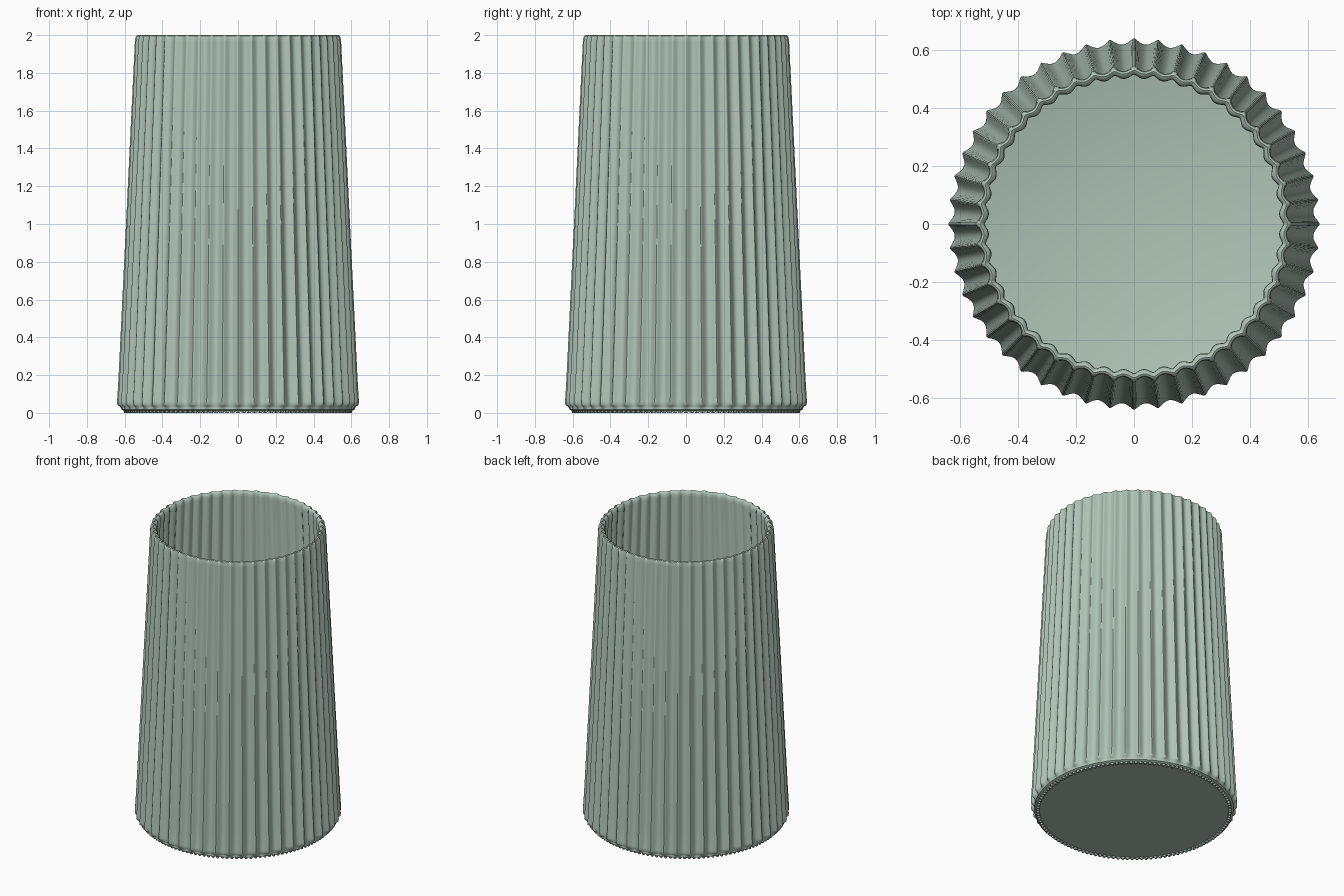
import bpy, bmesh, math

cube = bpy.data.objects.get("Cube")
if cube:
    bpy.data.objects.remove(cube, do_unlink=True)

RIBS = 48
STEPS = 16                 # samples per rib
SEGMENTS = RIBS * STEPS
TOOTH = 6                  # samples per tooth under the foot

sage = bpy.data.materials.new("sage_green")
sage.use_nodes = True
colour = (0.43, 0.55, 0.47, 1)
sage.diffuse_color = colour
bsdf = sage.node_tree.nodes["Principled BSDF"]
bsdf.inputs["Base Color"].default_value = colour
bsdf.inputs["Roughness"].default_value = 0.6

# Profile from the inner floor over the rim to the foot:
# crest radius, height, groove depth, tooth height
PROFILE = [
    (0.56, 0.06, 0.0, 0), (0.595, 0.075, 0.01, 0), (0.605, 0.12, 0.02, 0),
    (0.515, 1.965, 0.014, 0), (0.516, 1.985, 0.013, 0), (0.522, 1.996, 0.012, 0),
    (0.53, 2.0, 0.012, 0), (0.538, 1.996, 0.013, 0), (0.543, 1.985, 0.015, 0),
    (0.546, 1.965, 0.018, 0), (0.632, 0.2, 0.026, 0), (0.637, 0.11, 0.025, 0),
    (0.64, 0.06, 0.023, 0), (0.639, 0.045, 0.02, 0), (0.631, 0.037, 0.014, 0),
    (0.622, 0.03, 0.007, 0), (0.618, 0.018, 0.0, 0), (0.606, 0.012, 0.0, 0),
    (0.602, 0.0, 0.0, 0.01), (0.588, 0.0, 0.0, 0.01), (0.586, 0.012, 0.0, 0),
]


def groove(angle):
    """0 on a narrow rounded crest, 1 in the middle of a wide concave groove."""
    s = math.sin(RIBS / 2 * angle)
    soft = 0.22
    return (math.hypot(s, soft) - soft) / (math.hypot(1, soft) - soft)


def ring(bm, radius, z, depth, tooth):
    verts = []
    for i in range(SEGMENTS):
        a = math.tau * i / SEGMENTS
        r = radius - depth * groove(a)
        lift = tooth if i % TOOTH >= TOOTH // 2 else 0
        verts.append(bm.verts.new((r * math.cos(a), r * math.sin(a), z + lift)))
    return verts


bm = bmesh.new()
rings = [ring(bm, *row) for row in PROFILE]
for lower, upper in zip(rings, rings[1:]):
    for i in range(SEGMENTS):
        j = (i + 1) % SEGMENTS
        bm.faces.new((lower[i], lower[j], upper[j], upper[i]))

# Inner floor and underside
bm.faces.new(rings[0])
bm.faces.new(rings[-1])
bmesh.ops.recalc_face_normals(bm, faces=bm.faces)

mesh = bpy.data.meshes.new("fluted_vase")
bm.to_mesh(mesh)
bm.free()
mesh.materials.append(sage)
vase = bpy.data.objects.new("fluted_vase", mesh)
bpy.context.collection.objects.link(vase)

bpy.ops.object.select_all(action='DESELECT')
vase.select_set(True)
bpy.context.view_layer.objects.active = vase
bpy.ops.object.shade_smooth_by_angle(angle=math.radians(40))
